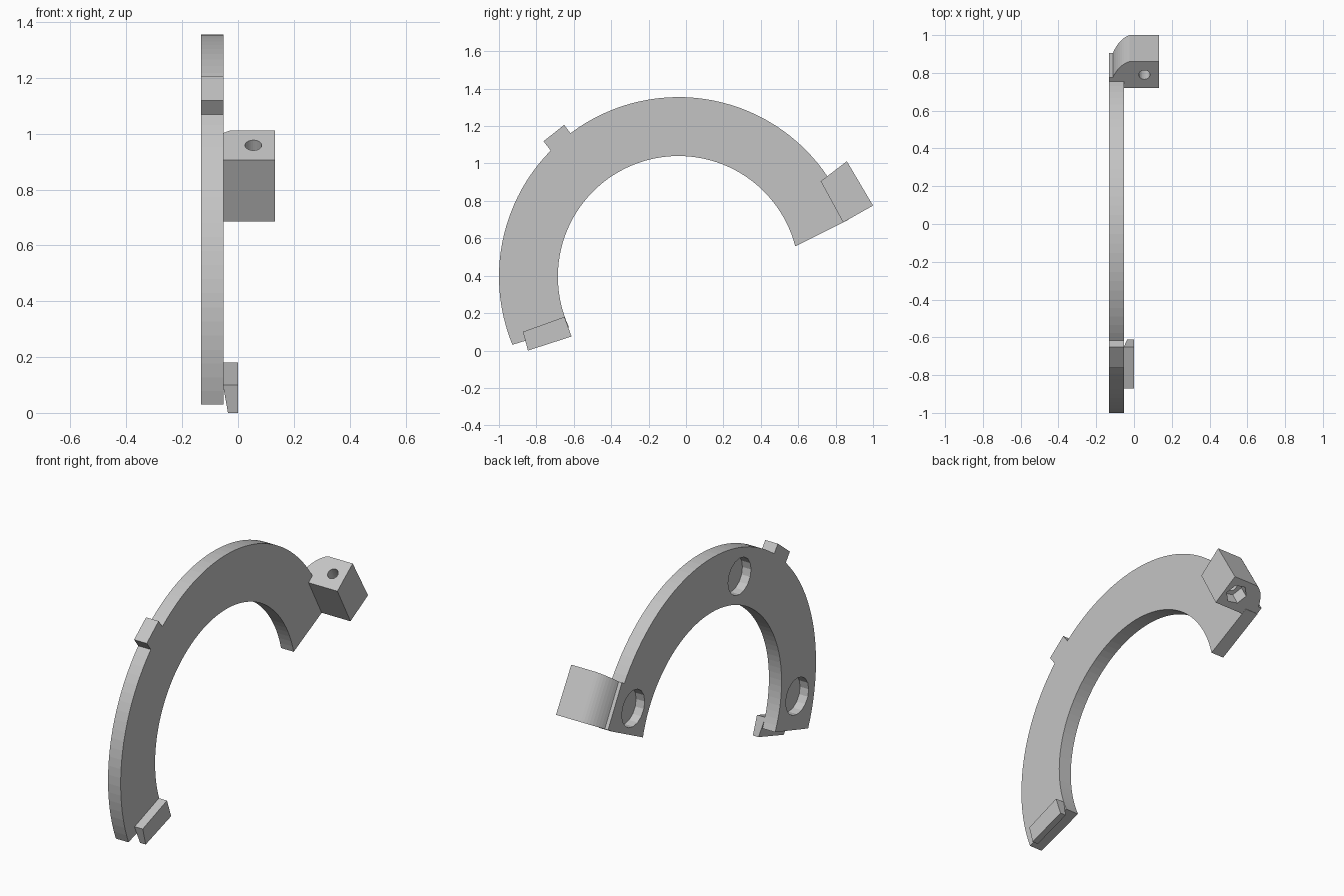
import bpy, bmesh
from math import sin, cos, radians, pi
from mathutils import Vector

cube = bpy.data.objects.get("Cube")
if cube:
    bpy.data.objects.remove(cube, do_unlink=True)

grey = bpy.data.materials.new("plain_grey")
grey.use_nodes = True
grey.diffuse_color = (0.55, 0.55, 0.55, 1)
grey.node_tree.nodes["Principled BSDF"].inputs["Base Color"].default_value = grey.diffuse_color

CY, CZ = -0.04, 0.395          # ring centre
R_OUT, R_IN = 0.96, 0.645
X_BACK, X_FACE = -0.133, -0.052  # ring thickness


def loft(name, ring_a, ring_b):
    """Solid between two matching outlines."""
    bm = bmesh.new()
    a = [bm.verts.new(p) for p in ring_a]
    b = [bm.verts.new(p) for p in ring_b]
    bm.faces.new(a)
    bm.faces.new(b[::-1])
    n = len(a)
    for i in range(n):
        j = (i + 1) % n
        bm.faces.new((a[j], a[i], b[i], b[j]))
    bmesh.ops.recalc_face_normals(bm, faces=bm.faces)
    mesh = bpy.data.meshes.new(name)
    bm.to_mesh(mesh)
    bm.free()
    mesh.materials.append(grey)
    obj = bpy.data.objects.new(name, mesh)
    bpy.context.collection.objects.link(obj)
    return obj


def prism(name, start, end, radius, sides):
    """Regular prism running from start to end."""
    start, end = Vector(start), Vector(end)
    axis = (end - start).normalized()
    side = axis.orthogonal().normalized()
    other = axis.cross(side)
    spokes = [(side * cos(2 * pi * i / sides) + other * sin(2 * pi * i / sides)) * radius
              for i in range(sides)]
    return loft(name, [start + s for s in spokes], [end + s for s in spokes])


def cut(obj, cutter):
    mod = obj.modifiers.new("cut", "BOOLEAN")
    mod.operation, mod.solver, mod.object = "DIFFERENCE", "EXACT", cutter
    bpy.context.view_layer.objects.active = obj
    bpy.ops.object.modifier_apply(modifier=mod.name)
    bpy.data.objects.remove(cutter, do_unlink=True)


def polar(radius, degrees):
    a = radians(degrees)
    return CY + radius * cos(a), CZ + radius * sin(a)


def arc(radius, start, end, steps):
    return [polar(radius, start + (end - start) * i / steps) for i in range(steps + 1)]


# Open ring, with the small tooth on its outer edge
outline = arc(R_OUT, 18.5, 127, 36)
outline += [polar(1.016, 127), polar(1.022, 134.9)]
outline += arc(R_OUT, 135.4, 202.3, 22)
outline += arc(R_IN, 204.8, 14.5, 60)
ring = loft("open_ring", [(X_BACK, y, z) for y, z in outline],
            [(X_FACE, y, z) for y, z in outline])

# Blind round pockets in the back of the ring
for angle in (27, 109, 190):
    y, z = polar(0.8, angle)
    cut(ring, prism("pocket_cutter", (X_BACK - 0.1, y, z), (X_BACK + 0.055, y, z), 0.105, 16))

# Screw lug with a rounded shoulder that runs down onto the ring
top_in, top_out = Vector((0, 0.72, 0.905)), Vector((0, 0.86, 1.012))
low_in, low_out = Vector((0, 0.84, 0.685)), Vector((0, 1.0, 0.775))
profile = [(0, 0.133), (1, 0.133)]
for i in range(9):
    t = i / 8
    u = (1 - t) ** 2 + 2 * t * (1 - t) * 0.86 + t * t * 0.4
    x = -0.025 * (1 - t) ** 2 - 0.082 * 2 * t * (1 - t) - 0.112 * t * t
    profile.append((u, x))
profile += [(0.4, X_BACK), (0, X_BACK)]


def section(inner, outer):
    return [inner.lerp(outer, u) + Vector((x, 0, 0)) for u, x in profile]


lug = loft("screw_lug", section(top_in, top_out), section(low_in, low_out))
middle = Vector((0.055, 0, 0))
hole_top = top_in.lerp(top_out, 0.5) + middle
hole_low = low_in.lerp(low_out, 0.5) + middle
down = hole_low - hole_top
cut(lug, prism("screw_cutter", hole_top - down, hole_low + down, 0.03, 24))
cut(lug, prism("nut_cutter", hole_low - down * 0.3, hole_low + down * 0.4, 0.06, 6))

# Tapered clip at the lower end
upper = [(-0.65, 0.18), (-0.872, 0.1)]
lower = [(-0.612, 0.075), (-0.845, 0.0)]


def clip_side(i):
    (ya, za), (yb, zb) = upper[i], lower[i]
    return [(X_FACE - 0.002, ya, za), (0, ya, za), (0, yb, zb), (-0.036, yb, zb)]


loft("end_clip", clip_side(0), clip_side(1))
